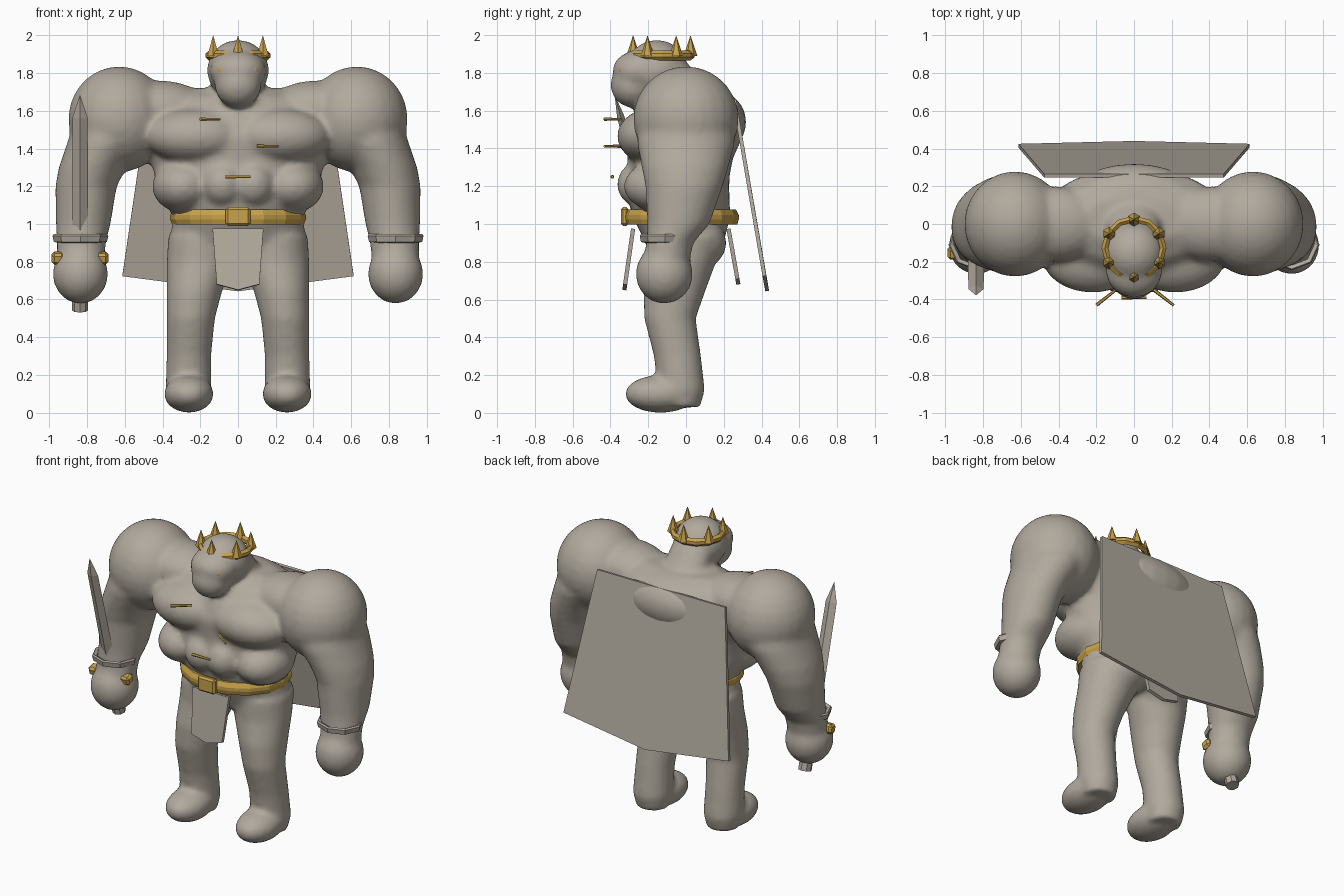
import bpy, bmesh
from math import sin, cos, pi, radians
from mathutils import Matrix, Vector

if "Cube" in bpy.data.objects:
    bpy.data.objects.remove(bpy.data.objects["Cube"])


def material(name, rgb):
    m = bpy.data.materials.new(name)
    m.use_nodes = True
    m.diffuse_color = (*rgb, 1)
    m.node_tree.nodes["Principled BSDF"].inputs["Base Color"].default_value = (*rgb, 1)
    return m


STONE = material("stone grey", (0.44, 0.40, 0.34))
GOLD = material("gold", (0.58, 0.36, 0.07))


def finish(name, bm, mat, smooth=False):
    bmesh.ops.recalc_face_normals(bm, faces=bm.faces)
    me = bpy.data.meshes.new(name)
    bm.to_mesh(me)
    bm.free()
    me.materials.append(mat)
    for p in me.polygons:
        p.use_smooth = smooth
    ob = bpy.data.objects.new(name, me)
    bpy.context.collection.objects.link(ob)
    return ob


def ellipsoid(bm, centre, radii, u=24, v=14):
    mat = Matrix.Translation(centre) @ Matrix.Diagonal((*radii, 1))
    bmesh.ops.create_uvsphere(bm, u_segments=u, v_segments=v, radius=1, matrix=mat)


def loft(bm, sections, side=1, n=28):
    """Closed skin over horizontal ellipses given as (x, y, z, rx, ry)."""
    rings = []
    for x, y, z, rx, ry in sections:
        rings.append([bm.verts.new((side * x + rx * cos(2 * pi * i / n),
                                    y + ry * sin(2 * pi * i / n), z)) for i in range(n)])
    faces = [bm.faces.new(rings[0]), bm.faces.new(rings[-1])]
    for a, b in zip(rings, rings[1:]):
        for i in range(n):
            j = (i + 1) % n
            faces.append(bm.faces.new((a[i], a[j], b[j], b[i])))
    bmesh.ops.recalc_face_normals(bm, faces=faces)


def ring(name, centre, rx, ry, profile, n, mat):
    """Elliptical band from a closed profile of (radius factor, height)."""
    bm = bmesh.new()
    loops = []
    for i in range(n):
        a = 2 * pi * i / n + pi / 2
        loops.append([bm.verts.new((centre[0] + rx * r * cos(a), centre[1] + ry * r * sin(a),
                                    centre[2] + z)) for r, z in profile])
    for i in range(n):
        a, b = loops[i], loops[(i + 1) % n]
        for k in range(len(profile)):
            m = (k + 1) % len(profile)
            bm.faces.new((a[k], a[m], b[m], b[k]))
    return finish(name, bm, mat)


def plate(name, points, thickness, mat):
    bm = bmesh.new()
    bm.faces.new([bm.verts.new(p) for p in points])
    ob = finish(name, bm, mat)
    mod = ob.modifiers.new("thickness", "SOLIDIFY")
    mod.thickness, mod.offset = thickness, 0
    return ob


def box(name, centre, size, mat, bevel=0.012):
    bm = bmesh.new()
    bmesh.ops.create_cube(bm, size=1, matrix=Matrix.Diagonal((*size, 1)))
    bmesh.ops.bevel(bm, geom=bm.edges[:], offset=bevel, segments=1, affect="EDGES")
    ob = finish(name, bm, mat)
    ob.location = centre
    return ob


def cone(name, centre, r1, r2, depth, n, mat, matrix=None):
    bm = bmesh.new()
    bmesh.ops.create_cone(bm, cap_ends=True, segments=n, radius1=r1, radius2=r2, depth=depth)
    ob = finish(name, bm, mat)
    ob.matrix_world = Matrix.Translation(centre) @ (matrix or Matrix())
    return ob


# Body: overlapping muscle masses fused into one skin
bm = bmesh.new()
loft(bm, [(0, -.01, .84, .32, .18), (0, -.01, .92, .36, .215), (0, -.025, 1.04, .345, .26),
          (0, -.04, 1.15, .41, .27), (0, -.04, 1.25, .44, .27), (0, -.03, 1.35, .47, .28),
          (0, -.01, 1.46, .52, .31), (0, .01, 1.58, .50, .29), (0, .02, 1.67, .40, .22),
          (0, .02, 1.72, .26, .13)])
loft(bm, [(0, .03, 1.6, .18, .15), (0, .0, 1.7, .15, .13), (0, -.09, 1.84, .13, .11)])
ellipsoid(bm, (0, .12, 1.54), (.36, .20, .18))        # upper back
ellipsoid(bm, (0, -.155, 1.815), (.165, .165, .16))   # skull
ellipsoid(bm, (0, -.25, 1.81), (.15, .14, .11))       # brow
ellipsoid(bm, (0, -.28, 1.735), (.125, .12, .12))     # muzzle
for s in (1, -1):
    ellipsoid(bm, (s * .22, -.17, 1.465), (.27, .195, .15))   # chest
    ellipsoid(bm, (s * .08, -.26, 1.21), (.11, .105, .115))   # belly
    ellipsoid(bm, (s * .29, -.12, 1.2), (.165, .21, .14))     # flank
    ellipsoid(bm, (s * .42, .0, 1.61), (.27, .20, .15))       # shoulder bridge
    ellipsoid(bm, (s * .63, .0, 1.555), (.27, .28, .28))      # shoulder
    ellipsoid(bm, (s * .835, -.115, .735), (.147, .152, .157))  # fist
    ellipsoid(bm, (s * .26, -.135, .1), (.132, .19, .1))      # foot
    ellipsoid(bm, (s * .17, .06, .9), (.17, .155, .14))       # seat
    loft(bm, [(.835, -.11, .78, .125, .125), (.83, -.085, .9, .13, .125),
              (.82, -.04, 1.0, .145, .165), (.805, -.01, 1.2, .163, .205),
              (.77, -.005, 1.3, .18, .23), (.70, 0, 1.43, .205, .26),
              (.64, 0, 1.58, .22, .25)], s)                   # arm
    loft(bm, [(.26, -.015, .03, .10, .09), (.262, -.025, .12, .122, .125),
              (.26, -.045, .3, .118, .125), (.25, -.085, .5, .128, .137),
              (.23, -.06, .65, .148, .165), (.2, -.02, .8, .178, .18),
              (.19, 0, .94, .18, .2)], s)                     # leg
body = finish("body", bm, STONE, True)
mod = body.modifiers.new("fuse", "REMESH")
mod.mode, mod.voxel_size, mod.use_smooth_shade = "VOXEL", 0.018, True
mod = body.modifiers.new("soften", "SMOOTH")
mod.factor, mod.iterations = 0.5, 7

# Eyes
for s, side in ((1, "left"), (-1, "right")):
    bm = bmesh.new()
    ellipsoid(bm, (s * .083, -.328, 1.815), (.028, .03, .03), 12, 8)
    finish(side + "_eye", bm, GOLD, True)

# Crown: band with six spikes
C = Vector((0, -.128, 1.893))
ring("crown_band", C, .172, .172,
     [(.8, -.012), (.9, -.027), (1, -.01), (1, .01), (.9, .025), (.8, .012)], 12, GOLD)
for i in range(6):
    a = pi / 2 + i * pi / 3
    cone("crown_spike", C + Vector((.152 * cos(a), .152 * sin(a), .052)),
         .036, 0, .11, 6, GOLD)

# Belt and buckle
ring("belt", (0, -.025, 1.035), .36, .305,
     [(.85, -.038), (.97, -.038), (1, -.01), (1, .012), (.95, .042), (.85, .042)], 16, GOLD)
box("buckle", (0, -.325, 1.04), (.13, .04, .1), GOLD)


# Cloth flaps and cape
def flap(name, top, bottom):
    (wt, yt, zt), (wb, yb, zb), tip = top, bottom, bottom[2] - .03
    y_tip = yb + (yb - yt) * .03 / (zt - zb)
    return plate(name, [(-wt, yt, zt), (wt, yt, zt), (wb, yb, zb), (0, y_tip, tip),
                        (-wb, yb, zb)], .022, STONE)


flap("front_cloth", (.135, -.28, .975), (.113, -.322, .68))
flap("back_cloth", (.135, .225, .975), (.113, .272, .71))
plate("cape", [(-.475, .255, 1.66), (.475, .255, 1.66), (.613, .415, .725),
               (0, .43, .645), (-.613, .415, .725)], .02, STONE)

# Wrist cuffs
for s, side in ((1, "left"), (-1, "right")):
    ring(side + "_cuff", (s * .835, -.11, .925), .148, .135,
         [(.8, -.025), (.95, -.02), (1, .012), (.95, .022), (.8, .012)], 8, STONE)

# Sword, built upright and then leaned forward through the right fist
lean = Matrix.Rotation(radians(15.3), 4, "X")
grip = Vector((-.837, -.118, .735))
bm = bmesh.new()
outline = [(.045, .1), (.04, .86), (0, .985), (-.04, .86), (-.045, .1)]
front = bm.verts.new((0, -.022, .1)), bm.verts.new((0, -.02, .86))
back = bm.verts.new((0, .022, .1)), bm.verts.new((0, .02, .86))
edge = [bm.verts.new((x, 0, z)) for x, z in outline]
for low, high in (front, back):
    bm.faces.new((edge[0], edge[1], high, low))
    bm.faces.new((edge[1], edge[2], high))
    bm.faces.new((edge[2], edge[3], high))
    bm.faces.new((edge[3], edge[4], low, high))
bm.faces.new((edge[0], front[0], edge[4], back[0]))
blade = finish("sword_blade", bm, STONE)
blade.matrix_world = Matrix.Translation(grip) @ lean
cone("sword_grip", grip + lean.to_3x3() @ Vector((0, 0, -.04)), .042, .042, .32, 8, STONE, lean)
for s in (-1, 1):
    knob = box("guard_knob", grip + Vector((s * .117, -.035, .085)), (.066, .066, .062), GOLD, .014)
    knob.rotation_euler.x = radians(15.3)
bar = box("guard_bar", grip + Vector((0, -.025, .085)), (.22, .04, .04), GOLD)
bar.rotation_euler.x = radians(15.3)

# Chest pins: thin tapered bars
for x, y, z, turn, length in ((-.148, -.39, 1.555, 38, .13), (.158, -.39, 1.412, -38, .135),
                              (0, -.39, 1.25, 0, .13)):
    aim = Matrix.Rotation(radians(turn), 4, "Z") @ Matrix.Rotation(pi / 2, 4, "Y")
    cone("chest_pin", (x, y, z), .01, .007, length, 6, GOLD, aim)
